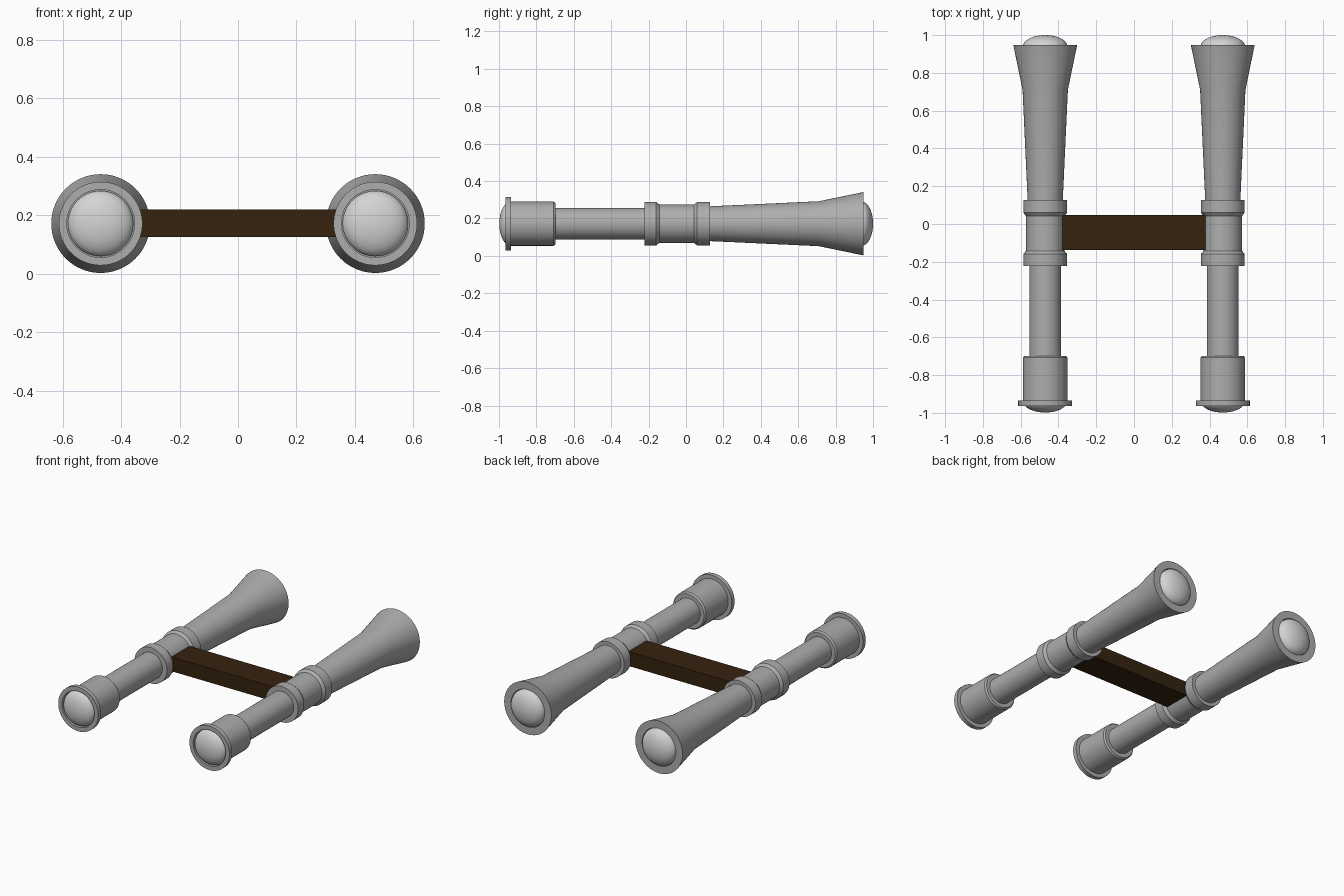
import bpy, bmesh, math
from mathutils import Vector, Matrix

if "Cube" in bpy.data.objects:
    bpy.data.objects.remove(bpy.data.objects["Cube"])

AXIS_X, AXIS_Z = 0.47, 0.172
SEGMENTS = 64


def material(name, rgb):
    m = bpy.data.materials.new(name)
    m.diffuse_color = (*rgb, 1.0)
    m.use_nodes = True
    m.node_tree.nodes["Principled BSDF"].inputs["Base Color"].default_value = m.diffuse_color
    return m


metal = material("grey metal", (0.42, 0.42, 0.42))
glass = material("pale lens", (0.66, 0.66, 0.66))
wood = material("dark brown", (0.036, 0.0165, 0.0045))


def finish(name, bm, mat, smooth=True):
    bmesh.ops.recalc_face_normals(bm, faces=bm.faces)
    me = bpy.data.meshes.new(name)
    bm.to_mesh(me)
    bm.free()
    me.materials.append(mat)
    ob = bpy.data.objects.new(name, me)
    bpy.context.collection.objects.link(ob)
    if smooth:
        bpy.ops.object.select_all(action='DESELECT')
        ob.select_set(True)
        bpy.context.view_layer.objects.active = ob
        bpy.ops.object.shade_smooth_by_angle(angle=math.radians(20))
    return ob


def lathe(name, profile, x, mat):
    """Turn (radius, y) points around the barrel axis."""
    bm = bmesh.new()
    verts = [bm.verts.new((x + r, y, AXIS_Z)) for r, y in profile]
    edges = [bm.edges.new(p) for p in zip(verts, verts[1:])]
    bmesh.ops.spin(bm, geom=verts + edges, cent=(x, 0, AXIS_Z), axis=(0, 1, 0),
                   angle=math.tau, steps=SEGMENTS)
    bmesh.ops.remove_doubles(bm, verts=bm.verts, dist=1e-4)
    return finish(name, bm, mat)


def dome(radius, base, height):
    """Elliptical cap profile from rim to pole."""
    return [(radius * math.cos(a), base + height * math.sin(a))
            for a in (i * math.pi / 24 for i in range(13))]


# Barrel profile, from the eyepiece recess to the objective recess
barrel = [
    (0.0, -0.940), (0.116, -0.940), (0.116, -0.964), (0.143, -0.964),   # eyecup flange
    (0.143, -0.935), (0.118, -0.935), (0.118, -0.708), (0.110, -0.698),  # eyepiece
    (0.084, -0.698), (0.084, -0.222),                                   # thin tube
    (0.116, -0.222), (0.116, -0.160), (0.102, -0.142),                  # front collar
    (0.102, 0.042), (0.116, 0.060), (0.116, 0.127), (0.093, 0.127),     # rear collar
    (0.120, 0.710), (0.169, 0.948),                                     # flared barrel
    (0.121, 0.948), (0.121, 0.925), (0.0, 0.925),
]

for side, x in (("left", -AXIS_X), ("right", AXIS_X)):
    lathe(side + "_barrel", barrel, x, metal)
    lathe(side + "_eyepiece_lens", dome(0.112, -0.945, -0.053), x, glass)
    lathe(side + "_objective_lens", dome(0.118, 0.940, 0.060), x, glass)

# Bridge joining the two barrels
bm = bmesh.new()
bmesh.ops.create_cube(bm, size=1.0, matrix=Matrix.Translation((0, -0.045, AXIS_Z + 0.001))
                      @ Matrix.Diagonal((0.80, 0.185, 0.093, 1.0)))
finish("bridge", bm, wood, smooth=False)
